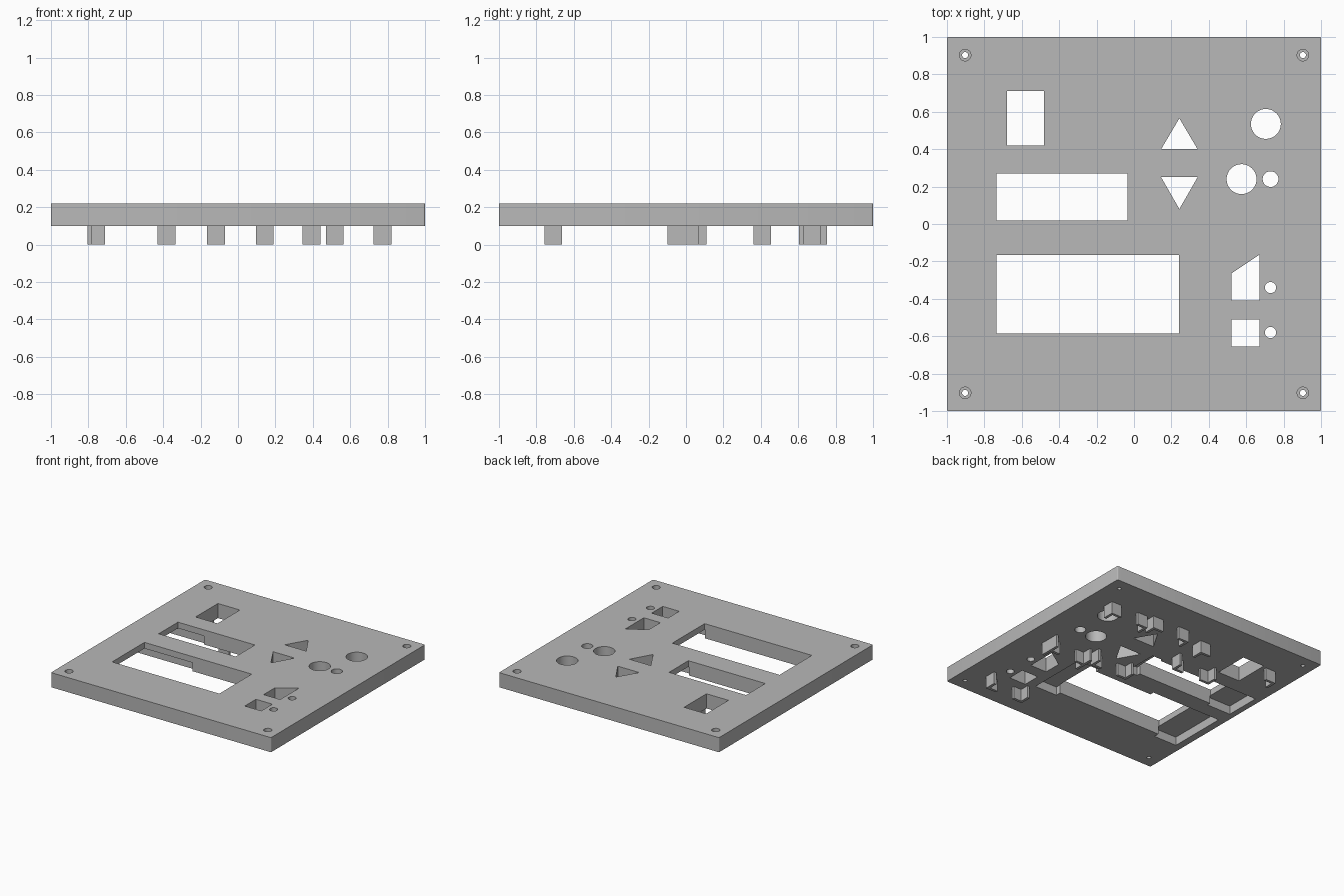
import bpy, math

cube = bpy.data.objects.get("Cube")
if cube:
    bpy.data.objects.remove(cube, do_unlink=True)

BOTTOM, TOP = 0.10, 0.22
grey = bpy.data.materials.new("plain grey")
grey.use_nodes = True
grey.diffuse_color = (0.48, 0.48, 0.48, 1)
grey.node_tree.nodes["Principled BSDF"].inputs["Base Color"].default_value = grey.diffuse_color


def prism(name, outline, z0, z1):
    """Upright solid from an anticlockwise outline."""
    n = len(outline)
    verts = [(x, y, z) for z in (z0, z1) for x, y in outline]
    faces = [tuple(reversed(range(n))), tuple(range(n, 2 * n))]
    faces += [(i, (i + 1) % n, (i + 1) % n + n, i + n) for i in range(n)]
    mesh = bpy.data.meshes.new(name)
    mesh.from_pydata(verts, [], faces)
    mesh.materials.append(grey)
    obj = bpy.data.objects.new(name, mesh)
    bpy.context.collection.objects.link(obj)
    return obj


def rect(x0, x1, y0, y1):
    return [(x0, y0), (x1, y0), (x1, y1), (x0, y1)]


def circle(x, y, r, n=40):
    return [(x + r * math.cos(math.tau * i / n), y + r * math.sin(math.tau * i / n)) for i in range(n)]


# Panel with slightly rounded upright corners
c = 0.992
corners = [(c, c, 0), (-c, c, 1), (-c, -c, 2), (c, -c, 3)]
outline = []
for x, y, q in corners:
    for k in range(4):
        a = (q + k / 3) * math.pi / 2
        outline.append((x + (1 - c) * math.cos(a), y + (1 - c) * math.sin(a)))
panel = prism("panel", outline, BOTTOM, TOP)


def cut(shape, z0=0.05, z1=0.3):
    cutter = prism("cutter", shape, z0, z1)
    cutter.hide_render = True
    mod = panel.modifiers.new("opening", "BOOLEAN")
    mod.operation = "DIFFERENCE"
    mod.solver = "EXACT"
    mod.object = cutter
    bpy.context.view_layer.objects.active = panel
    bpy.ops.object.modifier_apply(modifier=mod.name)
    bpy.data.objects.remove(cutter, do_unlink=True)


# Display windows and the rectangular opening
for window in ((-0.735, 0.24, -0.585, -0.165), (-0.735, -0.035, 0.02, 0.27),
               (-0.68, -0.48, 0.42, 0.71), (0.52, 0.67, -0.655, -0.51)):
    cut(rect(*window))

# Arrow buttons and sloped switch opening
cut([(0.145, 0.40), (0.34, 0.40), (0.2425, 0.565)])
cut([(0.145, 0.25), (0.2425, 0.08), (0.34, 0.25)])
cut([(0.52, -0.41), (0.67, -0.41), (0.67, -0.165), (0.52, -0.265)])

# Round button and lamp holes
for x, y, r in ((0.705, 0.535, 0.08), (0.575, 0.24, 0.08), (0.73, 0.24, 0.042),
                (0.73, -0.34, 0.03), (0.73, -0.58, 0.03)):
    cut(circle(x, y, r))

# Counterbored screw holes
for sx in (-0.903, 0.903):
    for sy in (-0.903, 0.903):
        cut(circle(sx, sy, 0.016, 24))
        cut(circle(sx, sy, 0.031, 24), 0.16)

# Underside pockets beside the display windows
for pocket in ((-0.94, -0.73, -0.63, -0.13), (0.235, 0.44, -0.63, -0.13),
               (-0.74, -0.30, -0.17, -0.13), (-0.95, -0.73, -0.01, 0.29),
               (-0.04, 0.06, -0.01, 0.29), (-0.74, -0.50, 0.26, 0.29)):
    cut(rect(*pocket), 0.05, 0.17)

# Corner brackets holding the circuit boards
LENGTH, WALL = 0.095, 0.022


def bracket(name, x, y, dx, dy):
    pts = [(0, 0), (LENGTH, 0), (LENGTH, WALL), (WALL, WALL), (WALL, LENGTH), (0, LENGTH)]
    shape = [(x + dx * u, y + dy * v) for u, v in pts]
    if dx * dy < 0:
        shape.reverse()
    prism(name, shape, 0, BOTTOM)


boards = {"switch": (0.47, 0.82, -0.757, -0.004), "button": (0.47, 0.82, -0.026, 0.72),
          "arrow": (0.095, 0.44, 0.015, 0.755), "upper": (-0.805, -0.07, 0.36, 0.70)}
for name, (x0, x1, y0, y1) in boards.items():
    for x, dx, side in ((x0, 1, "right"), (x1, -1, "left")):
        for y, dy, end in ((y0, 1, "front"), (y1, -1, "back")):
            if name == "upper" and side == "right" and end == "front":
                x = -0.43      # moved clear of the display pocket
            bracket(f"{name}_bracket_{end}_{side}", x, y, dx, dy)
            x = x0 if dx > 0 else x1

# Crisp flat faces with smooth round holes
bpy.ops.object.select_all(action="DESELECT")
panel.select_set(True)
bpy.context.view_layer.objects.active = panel
bpy.ops.object.shade_smooth_by_angle(angle=math.radians(30))
